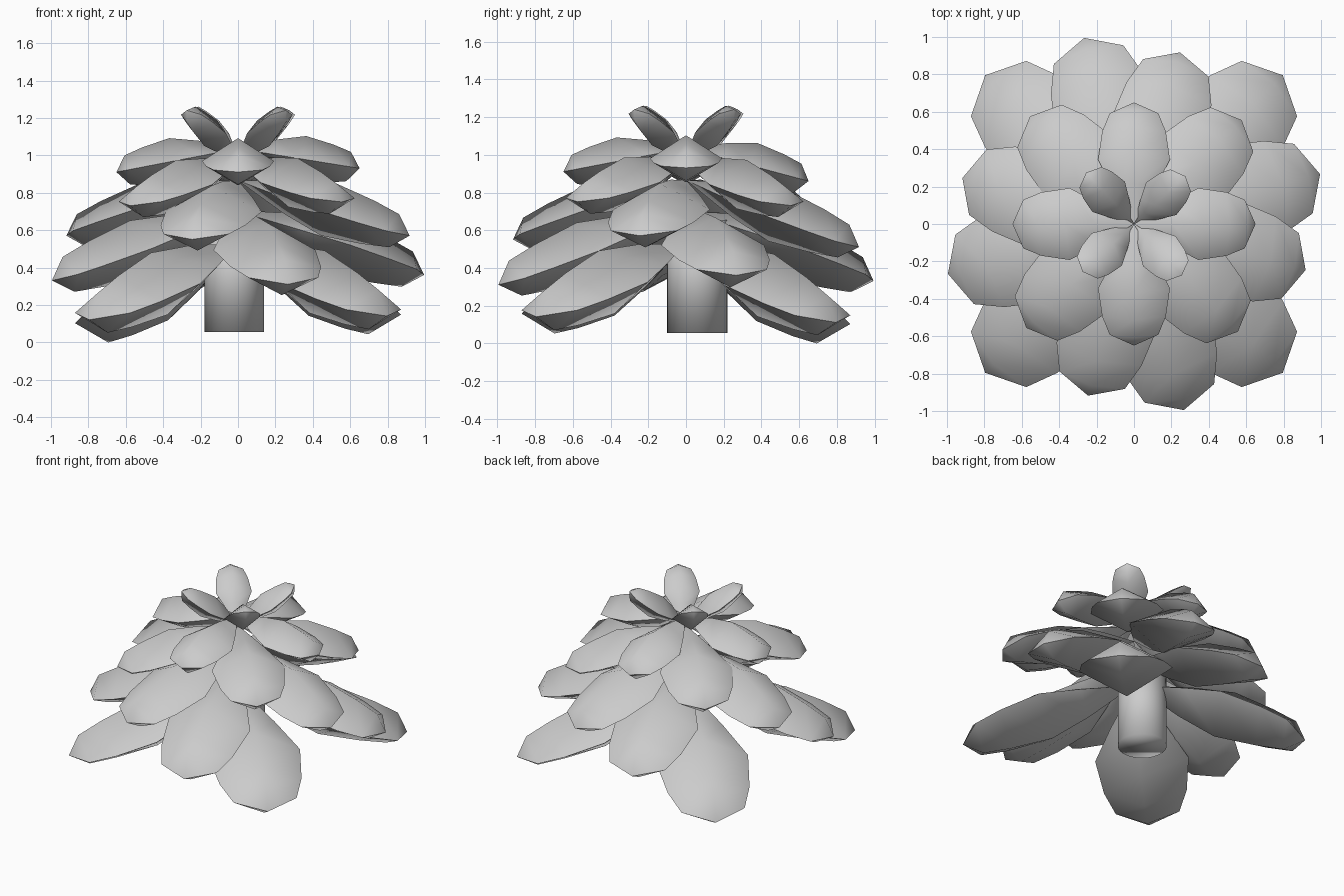
import bpy, bmesh
from math import radians, atan2
from mathutils import Matrix

if "Cube" in bpy.data.objects:
    bpy.data.objects.remove(bpy.data.objects["Cube"])

# leaf sections: (fraction of length, width factor, thickness factor)
SECTIONS = [(0.30, 0.68, 0.68), (0.53, 1.13, 1.04), (0.76, 1.0, 0.86), (0.91, 0.77, 0.66)]


def add_leaf(name, angle, reach, base_z, tip_z, half_width, half_thick):
    """Closed, diamond-section leaf running from the stem axis to its blunt tip."""
    length = (reach ** 2 + (tip_z - base_z) ** 2) ** 0.5
    bm = bmesh.new()
    base = bm.verts.new((0, 0, 0))
    tip = bm.verts.new((length, 0, 0))
    rings = []
    for t, w, h in SECTIONS:
        x, w, h = t * length, w * half_width, h * half_thick
        rings.append([bm.verts.new(p) for p in
                      ((x, w, 0), (x, 0, h), (x, -w, 0), (x, 0, -h))])
    for i in range(4):
        j = (i + 1) % 4
        bm.faces.new((base, rings[0][i], rings[0][j]))
        bm.faces.new((tip, rings[-1][j], rings[-1][i]))
        for a, b in zip(rings, rings[1:]):
            bm.faces.new((a[i], b[i], b[j], a[j]))
    bmesh.ops.recalc_face_normals(bm, faces=bm.faces)
    # smooth faces with a sharp rim
    for f in bm.faces:
        f.smooth = True
    for e in bm.edges:
        e.smooth = any(abs(v.co.z) > 1e-5 for v in e.verts)
    pitch = atan2(base_z - tip_z, reach)
    bm.transform(Matrix.Translation((0, 0, base_z))
                 @ Matrix.Rotation(radians(angle), 4, 'Z')
                 @ Matrix.Rotation(pitch, 4, 'Y'))
    mesh = bpy.data.meshes.new(name)
    bm.to_mesh(mesh)
    bm.free()
    obj = bpy.data.objects.new(name, mesh)
    bpy.context.collection.objects.link(obj)
    return obj


# tiers: name, first angle, reach, base z, tip z, half width, half thickness,
# tip height offsets of the four leaves
TIERS = [
    ("bottom_leaf", 45, 1.125, 0.54, 0.12, 0.272, 0.17, (0, -0.05, 0.01, 0.03)),
    ("lower_leaf", 15, 1.03, 0.71, 0.34, 0.25, 0.15, (0.03, 0, 0, -0.02)),
    ("middle_leaf", -15, 0.95, 0.875, 0.56, 0.235, 0.14, (0.02, -0.04, 0.02, 0)),
    ("upper_leaf", 44, 0.80, 0.98, 0.74, 0.213, 0.13, (0, 0, 0, 0.02)),
    ("crown_leaf", 0, 0.65, 1.045, 0.92, 0.17, 0.12, (0.02, -0.05, 0, 0)),
    ("tip_leaf", 43, 0.375, 0.99, 1.25, 0.105, 0.08, (0, 0, 0, 0)),
]
leaves = []
for name, start, reach, bz, tz, w, h, offsets in TIERS:
    for k, dz in enumerate(offsets):
        leaves.append(add_leaf(f"{name}_{k + 1}", start + 90 * k, reach, bz, tz + dz, w, h))

# rest the leaves exactly on the ground
low = min(v.co.z for o in leaves for v in o.data.vertices)
for o in leaves:
    o.location.z -= low

# stem: smooth capped cylinder
bpy.ops.mesh.primitive_cylinder_add(vertices=32, radius=0.16, depth=0.60,
                                    location=(-0.02, 0.06, 0.355))
stem = bpy.context.object
stem.name = "stem"
bpy.ops.object.shade_smooth()
